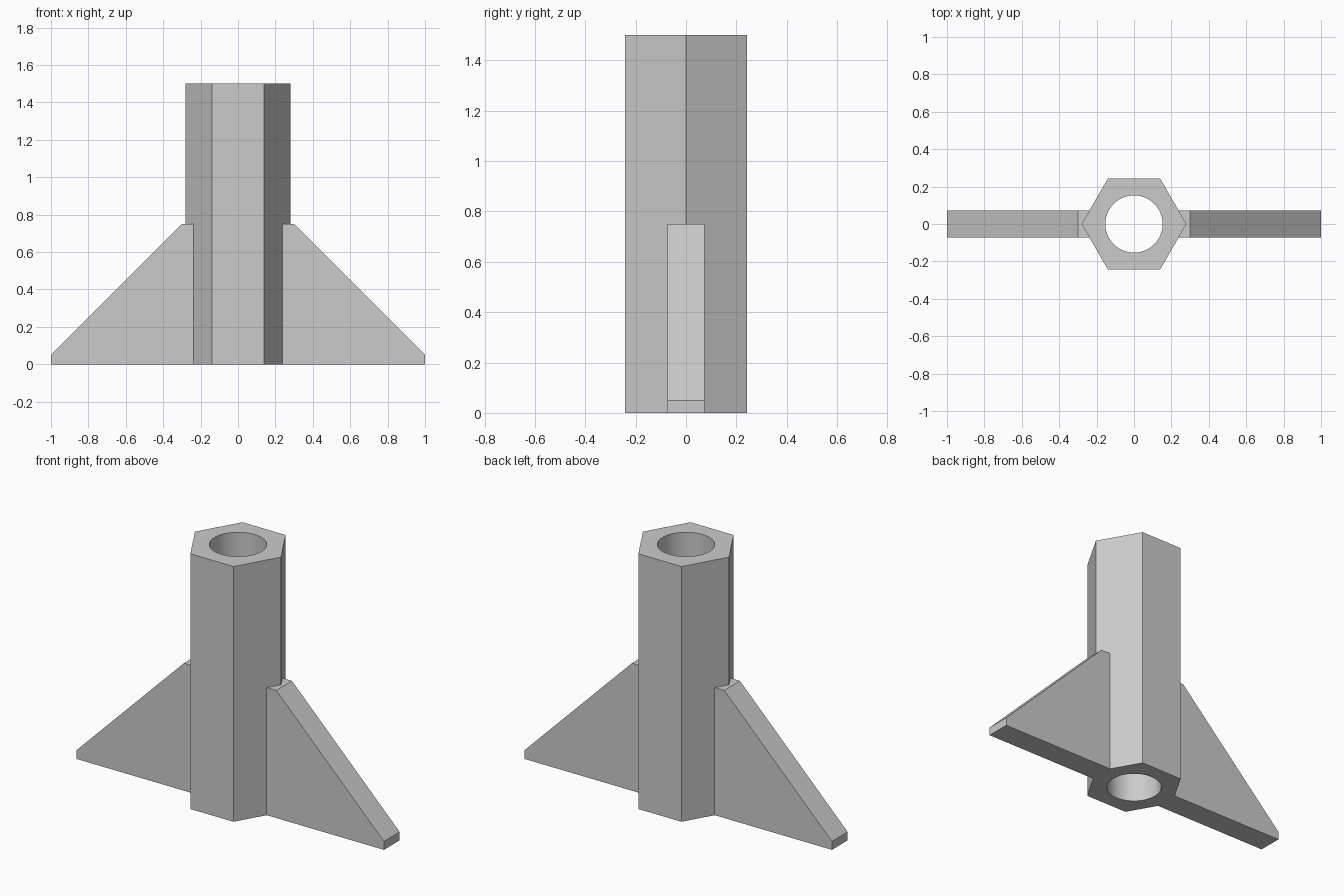
import bpy
import bmesh
from math import cos, sin, pi, radians, sqrt

HEX_RADIUS, HOLE_RADIUS, HEIGHT = 0.28, 0.153, 1.5
FIN_HALF = 0.073

cube = bpy.data.objects.get("Cube")
if cube:
    bpy.data.objects.remove(cube, do_unlink=True)

# Single grey material
grey = bpy.data.materials.new("plain grey")
grey.use_nodes = True
colour = (0.6, 0.6, 0.6, 1)
grey.diffuse_color = colour
for node in grey.node_tree.nodes:
    if node.type == 'BSDF_PRINCIPLED':
        node.inputs["Base Color"].default_value = colour


def finish(bm, name):
    bmesh.ops.recalc_face_normals(bm, faces=bm.faces[:])
    mesh = bpy.data.meshes.new(name)
    bm.to_mesh(mesh)
    bm.free()
    mesh.materials.append(grey)
    obj = bpy.data.objects.new(name, mesh)
    bpy.context.collection.objects.link(obj)
    return obj


def ring(bm, radius, sides, z):
    angles = [2 * pi * i / sides for i in range(sides)]
    return [bm.verts.new((radius * cos(a), radius * sin(a), z)) for a in angles]


def loop_edges(bm, verts):
    return [bm.edges.new((v, verts[i - 1])) for i, v in enumerate(verts)]


# Hexagonal hub with a round bore
bm = bmesh.new()
loops = []
for z in (0, HEIGHT):
    outer, inner = ring(bm, HEX_RADIUS, 6, z), ring(bm, HOLE_RADIUS, 64, z)
    edges = loop_edges(bm, outer) + loop_edges(bm, inner)
    bmesh.ops.triangle_fill(bm, edges=edges, use_beauty=True)
    loops.append((outer, inner))
for low, high in zip(*loops):
    for i in range(len(low)):
        bm.faces.new((low[i - 1], low[i], high[i], high[i - 1]))
hub = finish(bm, "hexagonal_hub")
bpy.ops.object.select_all(action='DESELECT')
hub.select_set(True)
bpy.context.view_layer.objects.active = hub
bpy.ops.object.shade_smooth_by_angle(angle=radians(30))

# Side fins: one half fin fitted to the hub, mirrored across both axes
bm = bmesh.new()
sections = []
for y in (0, FIN_HALF):
    root = HEX_RADIUS - y / sqrt(3)
    profile = [(root, 0), (1, 0), (1, 0.05), (0.3, 0.75), (root, 0.75)]
    sections.append([bm.verts.new((x, y, z)) for x, z in profile])
middle, side = sections
bm.faces.new(side)
for i in range(len(side)):
    bm.faces.new((middle[i - 1], middle[i], side[i], side[i - 1]))
fins = finish(bm, "side_fins")
# The half is open in the middle, so make sure its flat side faces outward
if fins.data.polygons[0].normal.y < 0:
    fins.data.flip_normals()
mirror = fins.modifiers.new("mirror", 'MIRROR')
mirror.use_axis = (True, True, False)
